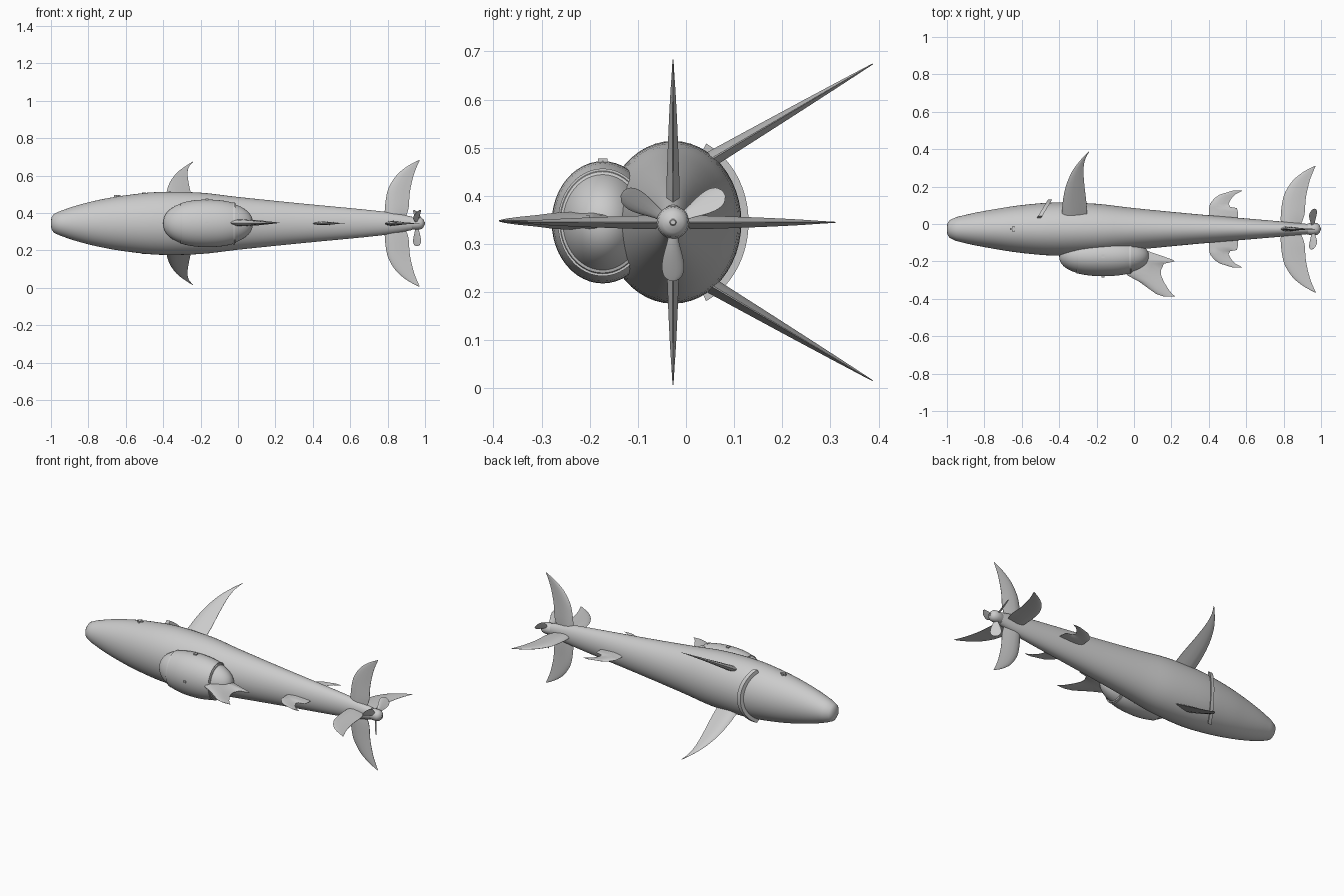
import bpy, bmesh, math
from mathutils import Matrix, Vector

if "Cube" in bpy.data.objects:
    bpy.data.objects.remove(bpy.data.objects["Cube"])

CY, CZ = -0.027, 0.345  # hull axis


def finish(name, bm, angle=35):
    bmesh.ops.remove_doubles(bm, verts=bm.verts, dist=1e-6)
    bmesh.ops.recalc_face_normals(bm, faces=bm.faces)
    me = bpy.data.meshes.new(name)
    bm.to_mesh(me)
    bm.free()
    ob = bpy.data.objects.new(name, me)
    bpy.context.collection.objects.link(ob)
    bpy.ops.object.select_all(action='DESELECT')
    ob.select_set(True)
    bpy.context.view_layer.objects.active = ob
    bpy.ops.object.shade_smooth_by_angle(angle=math.radians(angle))
    return ob


def loft(name, rings, angle=35):
    """Skin a list of closed rings and cap both ends."""
    bm = bmesh.new()
    vr = [[bm.verts.new(p) for p in r] for r in rings]
    n = len(vr[0])
    for a, b in zip(vr, vr[1:]):
        for i in range(n):
            j = (i + 1) % n
            bm.faces.new((a[i], a[j], b[j], b[i]))
    bm.faces.new(vr[0][::-1])
    bm.faces.new(vr[-1])
    return finish(name, bm, angle)


def oval_loft(name, prof, cy=CY, cz=CZ, n=48, angle=35):
    """prof: (x, half width in y, half height in z)."""
    return loft(name, [[(x, cy + ry * math.cos(math.tau * i / n), cz + rz * math.sin(math.tau * i / n))
                        for i in range(n)] for x, ry, rz in prof], angle)


def spline(pts, sub=4):
    """Catmull-Rom through tuples of numbers."""
    P = [Vector(p) for p in pts]
    out = []
    for i in range(len(P) - 1):
        p0, p1, p2, p3 = P[max(i - 1, 0)], P[i], P[i + 1], P[min(i + 2, len(P) - 1)]
        for k in range(sub):
            t = k / sub
            out.append(0.5 * (2 * p1 + (p2 - p0) * t + (2 * p0 - 5 * p1 + 4 * p2 - p3) * t * t
                              + (3 * p1 - p0 - 3 * p2 + p3) * t ** 3))
    return out + [P[-1]]


FOIL = [(0, 0), (.06, .25), (.2, .45), (.4, .5), (.7, .3), (1, .04)]
FOIL += [(c, -t) for c, t in FOIL[:0:-1]]


def fin(name, stations, origin, turn, pitch=0, smooth=True):
    """stations: (span, leading x, trailing x, thickness); turn about x, 0 = up."""
    if smooth:
        stations = [tuple(v) for v in spline([Vector(s) for s in stations], 3)]
    m = (Matrix.Translation(origin) @ Matrix.Rotation(math.radians(turn), 4, 'X')
         @ Matrix.Rotation(math.radians(pitch), 4, 'Z'))
    return loft(name, [[m @ Vector((a + (b - a) * c, t * th, s)) for c, t in FOIL]
                       for s, a, b, th in stations], 40)


# Hull
nose = [(-1, .002, .002), (-.998, .03, .03), (-.985, .048, .05), (-.95, .064, .066)]
hull = [(-.95, .064, .066), (-.86, .085, .096), (-.74, .107, .126), (-.6, .128, .15), (-.42, .142, .168),
        (-.2, .135, .164), (0, .112, .141), (.33, .08, .107), (.76, .043, .065), (.93, .027, .036)]
oval_loft('hull', nose[:-1] + [tuple(v) for v in spline(hull)])

# Side pod with a seam and a stepped tail cone
PY, PX = -0.173, -0.165


def pod_r(x):
    t = (PX - x) / .235 if x < PX else (x - PX) / .245
    return max(1 - min(t, 1) ** 2.25, 0) ** (1 / 2.25)


def pod_section(a, b, k, n=12):
    out = []
    for i in range(n + 1):
        x = a + (b - a) * .5 * (1 - math.cos(math.pi * i / n))
        r = max(pod_r(x) * k, .005)
        out.append((x, r * .106, r * .127))
    return out


oval_loft('pod', pod_section(-.4, -.3, .985) + pod_section(-.3, -.012, 1)
          + pod_section(-.01, .08, .95), PY)
# Pod collar just ahead of the tail cone
for nm, x, k in (('pod_collar', -.022, 1.03), ('pod_front_seam', -.302, 1.01)):
    r = pod_r(x)
    oval_loft(nm, [(x - .005, r * .106 * k, r * .127 * k), (x + .005, r * .106 * k, r * .127 * k)], PY)

# Pod fish-tail fin, pointing to -y
fin('pod_fin', [(.14, -.04, .06, .03), (.19, -.05, .205, .036), (.2, -.05, .218, .036), (.212, -.05, .16, .037),
                (.25, -.05, .143, .036), (.275, -.035, .145, .033), (.31, .03, .16, .024),
                (.35, .085, .185, .016), (.375, .12, .205, .009), (.388, .16, .222, .003)],
    (0, 0, CZ + .003), 90, smooth=False)

# Pair of long swept side fins on the +y side
side = [(-.04, -.386, -.25, .036), (.06, -.383, -.253, .029), (.17, -.366, -.264, .021),
        (.27, -.33, -.27, .013), (.34, -.285, -.262, .007), (.392, -.243, -.239, .002)]
for s, nm in ((1, 'upper'), (-1, 'lower')):
    fin('side_fin_' + nm, side, (0, .05, CZ + .13 * s), -59.5 if s > 0 else -120.5)

# Four tail fins in a cross
tail = [(.03, .785, .895, .028), (.08, .785, .912, .027), (.15, .794, .917, .022), (.2, .81, .925, .018),
        (.26, .85, .94, .012), (.305, .905, .957, .006), (.338, .966, .972, .002)]
for i in range(4):
    fin(f'tail_fin_{i + 1}', tail, (0, CY, CZ), 90 * i)

# Small notched stabiliser fins
small = [(.04, .4, .555, .02), (.092, .4, .555, .02), (.112, .402, .55, .018), (.118, .403, .515, .018),
         (.135, .406, .505, .016), (.165, .43, .522, .012), (.182, .455, .54, .009),
         (.184, .458, .54, .009), (.197, .5, .565, .005), (.206, .53, .58, .003)]
for s in (1, -1):
    fin('stabiliser_' + ('right' if s < 0 else 'left'), small, (0, CY, CZ), -90 * s, smooth=False)

# Propeller: rounded hub, end pin, three pitched blades
oval_loft('propeller_hub', [(.92, .026, .03), (.94, .032, .033), (.96, .034, .034), (.98, .031, .031),
                            (.992, .021, .021), (.997, .007, .007), (1, .005, .005)], n=24)
blade = [(.02, -.011, .011, .012), (.04, -.016, .016, .01), (.07, -.027, .027, .008),
         (.095, -.031, .031, .006), (.113, -.024, .024, .004), (.122, -.008, .008, .002)]
for i in range(3):
    fin(f'propeller_blade_{i + 1}', blade, (.957, CY, CZ), 180 + 120 * i, 48)

# Slanted curved band hugging the +y flank
rings = []
for i in range(33):
    a = math.radians(-64 + 4 * i)
    ring = []
    for dx, k in ((-.011, -.015), (.011, -.015), (.011, .018), (-.011, .018)):
        y = CY + (.139 + k) * math.cos(a)
        ring.append((-.503 + (y - .04) * .6 + dx, y, CZ + (.164 + k) * math.sin(a)))
    rings.append(ring)
loft('flank_band', rings)

# Small fittings on top of the hull and the pod
for nm, x, y, z, sx, sy in (('hull_fitting', -.645, CY, CZ + .146, .034, .01),
                            ('hull_fitting_cross', -.645, CY, CZ + .146, .01, .03),
                            ('pod_fitting', PX, PY, CZ + .127, .016, .02),
                            ('pod_side_fitting', PX, PY - .103, CZ, .016, .02)):
    bm = bmesh.new()
    bmesh.ops.create_cube(bm, size=1, matrix=Matrix.Translation((x, y, z)) @ Matrix.Diagonal((sx, sy, .012, 1)))
    finish(nm, bm)
